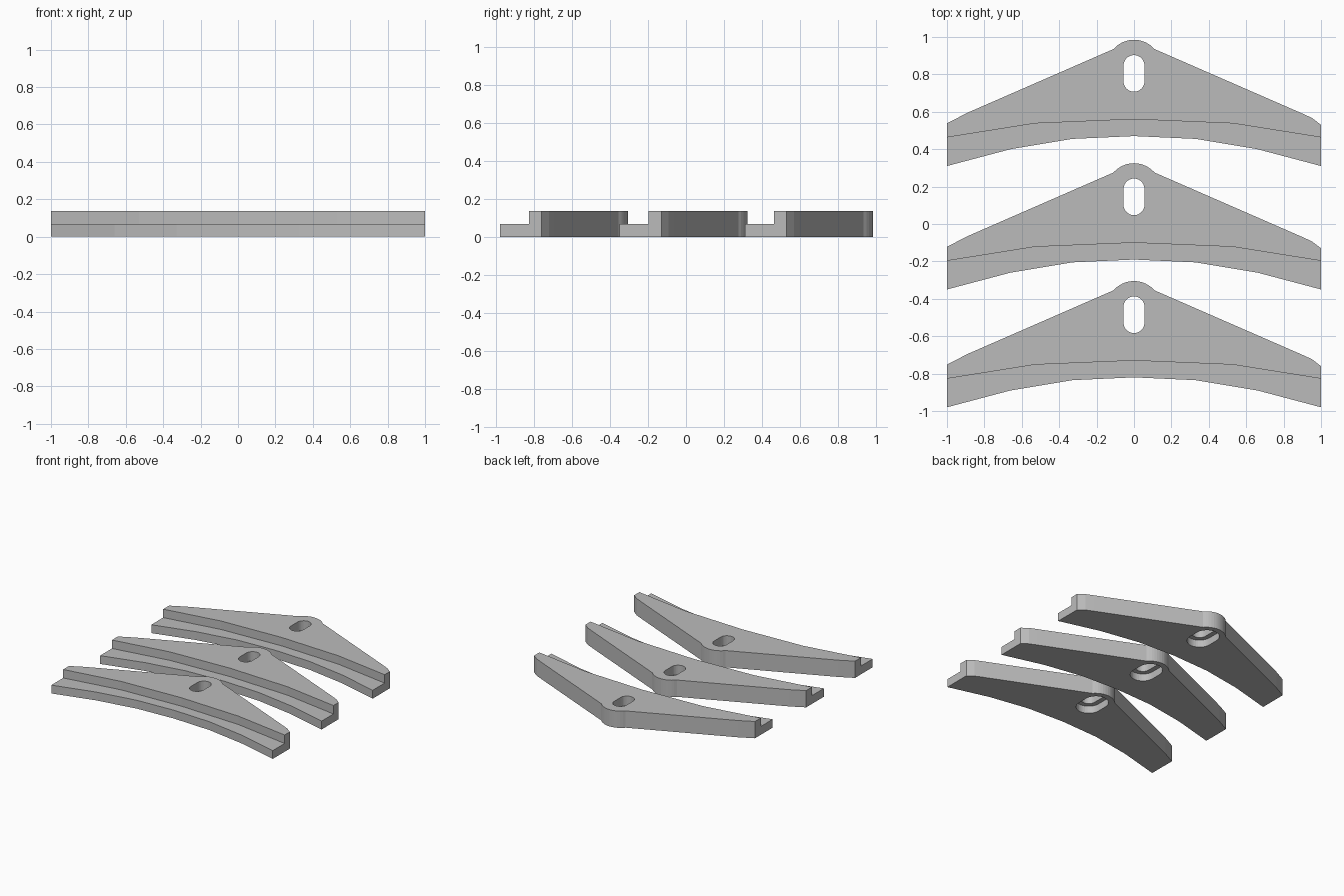
import bpy, bmesh
from math import sin, cos, pi

if "Cube" in bpy.data.objects:
    bpy.data.objects.remove(bpy.data.objects["Cube"], do_unlink=True)

HEIGHT, STEP = 0.137, 0.068

grey = bpy.data.materials.new("plain_grey")
grey.use_nodes = True
colour = (0.5, 0.5, 0.5, 1)
grey.diffuse_color = colour
grey.node_tree.nodes["Principled BSDF"].inputs["Base Color"].default_value = colour


def prism(name, outline, low, high):
    """Extrude a flat outline between two heights."""
    bm = bmesh.new()
    base = bm.faces.new([bm.verts.new((x, y, low)) for x, y in outline])
    top = bmesh.ops.extrude_face_region(bm, geom=[base])["geom"]
    bmesh.ops.translate(bm, vec=(0, 0, high - low),
                        verts=[v for v in top if isinstance(v, bmesh.types.BMVert)])
    bmesh.ops.recalc_face_normals(bm, faces=bm.faces)
    mesh = bpy.data.meshes.new(name)
    bm.to_mesh(mesh)
    bm.free()
    mesh.materials.append(grey)
    obj = bpy.data.objects.new(name, mesh)
    bpy.context.collection.objects.link(obj)
    return obj


def arc(cx, cy, r, start, end, n):
    angles = [start + (end - start) * i / n for i in range(n + 1)]
    return [(cx + r * cos(a), cy + r * sin(a)) for a in angles]


def slot(r):
    return arc(0, 0.187, r, 0, pi, 16) + arc(0, 0.103, r, pi, 2 * pi, 16)


def mirrored(half):
    """Complete a centre-to-right curve, returned from left to right."""
    return [(-x, y) for x, y in reversed(half[1:])] + half


def cut(target, cutter):
    cutter.hide_render = True
    mod = target.modifiers.new("cut", "BOOLEAN")
    mod.operation, mod.solver, mod.object = "DIFFERENCE", "EXACT", cutter
    bpy.context.view_layer.objects.active = target
    bpy.ops.object.modifier_apply(modifier=mod.name)
    bpy.data.objects.remove(cutter, do_unlink=True)


# Bracket body: curved front, sloping back and rounded lug
front = mirrored([(0, -0.19), (0.33, -0.205), (0.66, -0.26), (1, -0.35)])
lug = arc(0, 0.179, 0.146, 0.72, pi - 0.72, 12)
right_back = [(1, -0.13), (0.95, -0.092), (0.89, -0.065)]
left_back = [(-0.89, -0.065), (-1, -0.122)]
bracket = prism("bracket_middle", front + right_back + lug + left_back, 0, HEIGHT)

# Lowered ledge along the front
ledge = mirrored([(0, -0.1), (0.53, -0.122), (1, -0.197), (1.1, -0.213)])
cut(bracket, prism("ledge_cutter", [(-1.1, -0.5), (1.1, -0.5)] + ledge[::-1], STEP, 0.3))

# Through slot, with a wider recess underneath
cut(bracket, prism("slot_cutter", slot(0.056), -0.1, 0.3))
cut(bracket, prism("recess_cutter", slot(0.095), -0.1, 0.06))

# Two further copies
for name, y in (("bracket_back", 0.66), ("bracket_front", -0.63)):
    copy = bracket.copy()
    copy.name = name
    copy.location.y = y
    bpy.context.collection.objects.link(copy)
